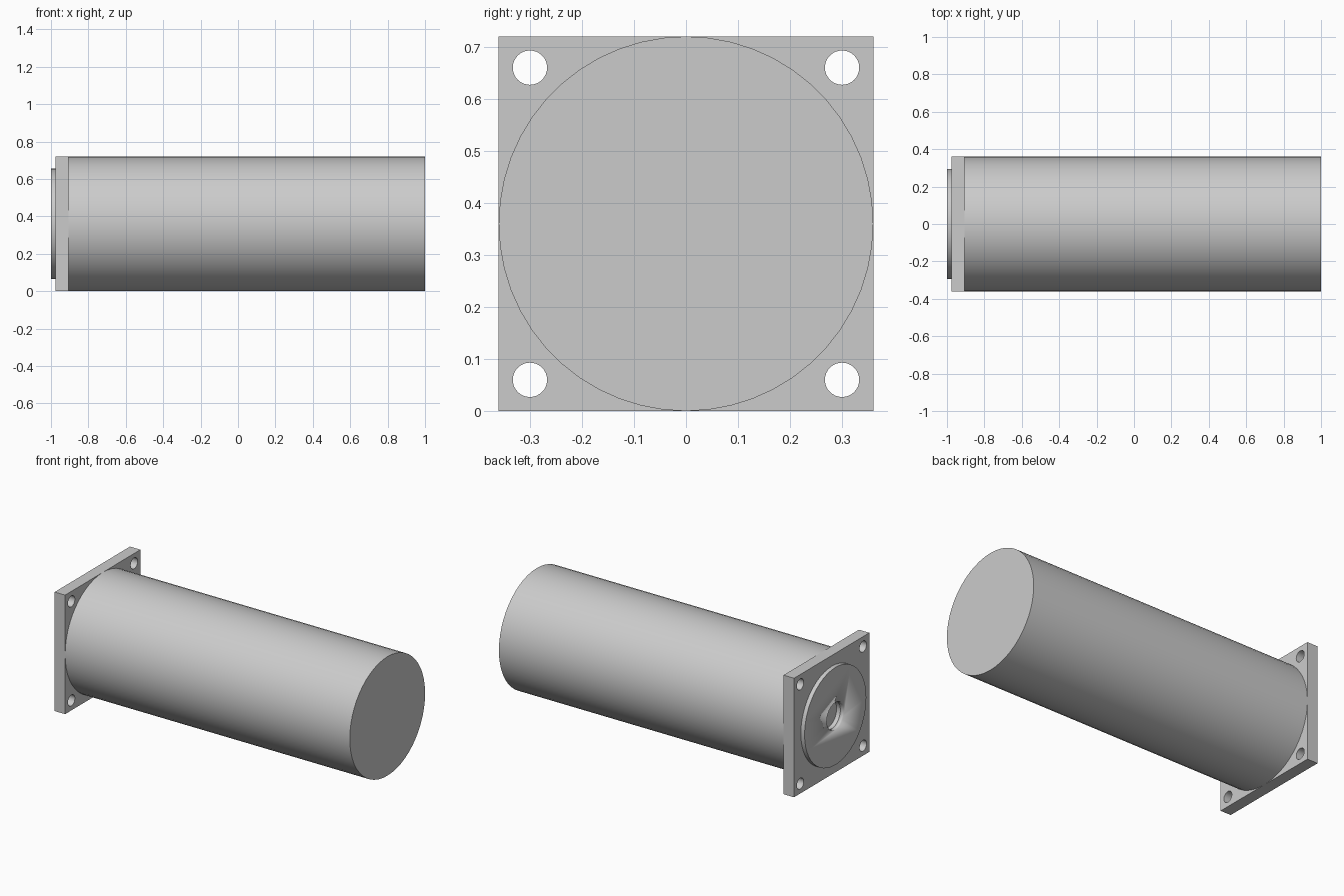
import bpy
from math import pi, radians

if "Cube" in bpy.data.objects:
    bpy.data.objects.remove(bpy.data.objects["Cube"])

CZ = 0.36  # height of the motor axis


def cylinder_x(name, x0, x1, r, y=0, z=CZ, sides=32):
    bpy.ops.mesh.primitive_cylinder_add(vertices=sides, radius=r, depth=x1 - x0)
    ob = bpy.context.object
    ob.name = name
    # turn the axis onto x with a vertex on the y axis
    ob.rotation_euler = (pi / 2, 0, pi / 2)
    ob.location = ((x0 + x1) / 2, y, z)
    bpy.ops.object.transform_apply(location=True, rotation=True, scale=True)
    bpy.ops.object.shade_smooth_by_angle(angle=radians(30))
    return ob


def cut(target, cutter):
    mod = target.modifiers.new("cut", 'BOOLEAN')
    mod.operation = 'DIFFERENCE'
    mod.solver = 'EXACT'
    mod.object = cutter
    bpy.context.view_layer.objects.active = target
    # keep the cut ahead of the smoothing modifier, if any
    bpy.ops.object.modifier_move_to_index(modifier=mod.name, index=0)
    bpy.ops.object.modifier_apply(modifier=mod.name)


# Main cylindrical housing
cylinder_x("housing", -0.905, 1.0, 0.36, sides=52)

# Square mounting flange
bpy.ops.mesh.primitive_cube_add(size=1, location=(-0.94, 0, CZ))
flange = bpy.context.object
flange.name = "mounting_flange"
flange.scale = (0.07, 0.72, 0.72)
bpy.ops.object.transform_apply(location=True, rotation=True, scale=True)

# Round pilot boss
boss = cylinder_x("pilot_boss", -1.0, -0.975, 0.295, sides=48)

# Four bolt holes
for sy in (-1, 1):
    for sz in (-1, 1):
        c = cylinder_x("bolt_hole_cutter", -1.1, -0.8, 0.033, 0.3 * sy, CZ + 0.3 * sz)
        cut(flange, c)
        bpy.data.objects.remove(c)

# Central shaft bore
c = cylinder_x("bore_cutter", -1.1, -0.95, 0.083)
cut(boss, c)
cut(flange, c)
bpy.data.objects.remove(c)

# Smooth hole walls, keep flange edges sharp
bpy.ops.object.select_all(action='DESELECT')
flange.select_set(True)
bpy.context.view_layer.objects.active = flange
bpy.ops.object.shade_smooth_by_angle(angle=radians(30))
